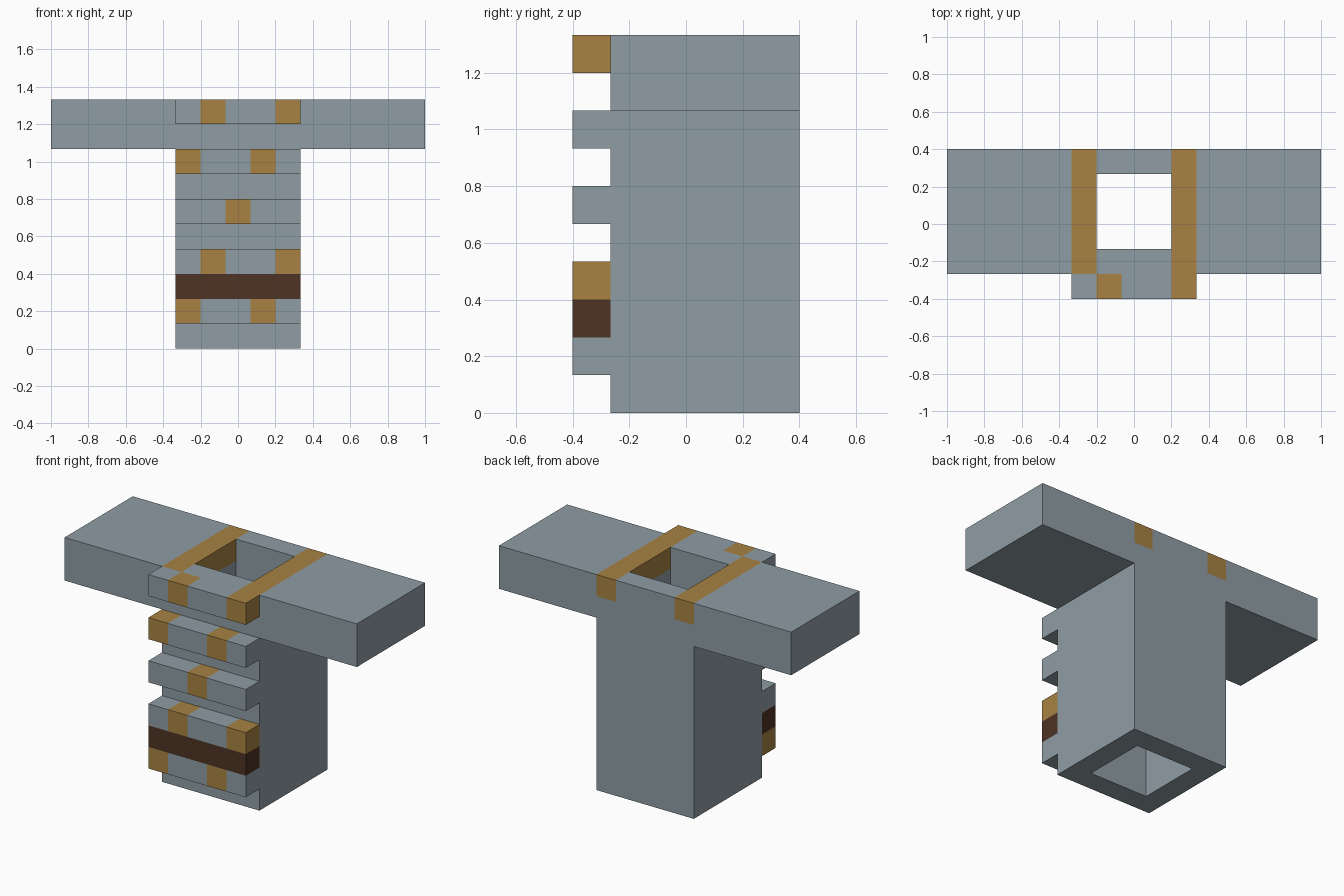
import bpy
import bmesh

U = 2 / 15  # one block in scene units

default = bpy.data.objects.get("Cube")
if default:
    bpy.data.objects.remove(default, do_unlink=True)


def make_material(name, rgb):
    """Flat material from an 8-bit sRGB colour."""
    lin = [((c / 255 + 0.055) / 1.055) ** 2.4 for c in rgb]
    mat = bpy.data.materials.new(name)
    mat.use_nodes = True
    bsdf = mat.node_tree.nodes["Principled BSDF"]
    bsdf.inputs["Base Color"].default_value = (*lin, 1)
    bsdf.inputs["Roughness"].default_value = 0.9
    mat.diffuse_color = (*lin, 1)
    return mat


GREY, TAN, BROWN = range(3)
MATERIALS = [make_material("stone grey", (143, 157, 165)),
             make_material("ochre tan", (168, 130, 66)),
             make_material("dark brown", (78, 51, 35))]


def block_part(name, xs, ys, zs, colour, open_side=None):
    """Shell of the cells between the cut positions (in blocks).

    colour(x, y, z) gives a cell's material index, or None for an empty cell.
    open_side is the outward direction of the face row left off at a joint.
    """
    cuts = (xs, ys, zs)
    count = [len(c) - 1 for c in cuts]

    def cell(i):
        if any(not 0 <= i[a] < count[a] for a in range(3)):
            return None
        return colour(*[(cuts[a][i[a]] + cuts[a][i[a] + 1]) / 2 for a in range(3)])

    bm = bmesh.new()
    verts = {}

    def vert(i):
        if i not in verts:
            verts[i] = bm.verts.new([cuts[a][i[a]] * U for a in range(3)])
        return verts[i]

    for ix in range(count[0]):
        for iy in range(count[1]):
            for iz in range(count[2]):
                i = (ix, iy, iz)
                index = cell(i)
                if index is None:
                    continue
                for a in range(3):
                    for side in (0, 1):
                        near = list(i)
                        near[a] += 2 * side - 1
                        outer = not 0 <= near[a] < count[a]
                        if cell(near) is not None or (outer and open_side == (a, side)):
                            continue
                        b, c = (a + 1) % 3, (a + 2) % 3
                        ring = []
                        for db, dc in ((0, 0), (1, 0), (1, 1), (0, 1)):
                            p = list(i)
                            p[a] += side
                            p[b] += db
                            p[c] += dc
                            ring.append(vert(tuple(p)))
                        face = bm.faces.new(ring if side else ring[::-1])
                        face.material_index = index

    mesh = bpy.data.meshes.new(name)
    bm.to_mesh(mesh)
    bm.free()
    for mat in MATERIALS:
        mesh.materials.append(mat)
    obj = bpy.data.objects.new(name, mesh)
    bpy.context.collection.objects.link(obj)
    return obj


# Hollow square shaft with two tan bands along its top course
def shaft_colour(x, y, z):
    if abs(x) < 1.5 and -1 < y < 2:
        return None
    return TAN if z > 9 and abs(x) > 1.5 else GREY


block_part("shaft", [-2.5, -1.5, 1.5, 2.5], [-2, -1, 2, 3], [0, 9, 10], shaft_colour)

# Side arms, open where they meet the shaft
for name, xs, side in (("left_arm", [2.5, 7.5], 0), ("right_arm", [-7.5, -2.5], 1)):
    block_part(name, xs, [-2, 3], [8, 10], lambda x, y, z: GREY, (0, side))

# Front ribs: each course lists the tan columns, "all" is a brown course
COURSES = {1: (-2, 1), 2: "all", 3: (-1, 2), 5: (0,), 7: (-2, 1), 9: (-1, 2)}


def rib_colour(x, y, z):
    columns = COURSES[int(z)]
    if columns == "all":
        return BROWN
    return TAN if round(x) in columns else GREY


COLUMN_CUTS = [n - 2.5 for n in range(6)]
for name, zs in (("lower_rib_block", [1, 2, 3, 4]), ("middle_rib", [5, 6]),
                 ("upper_rib", [7, 8]), ("top_rib", [9, 10])):
    block_part(name, COLUMN_CUTS, [-3, -2], zs, rib_colour, (1, 1))
